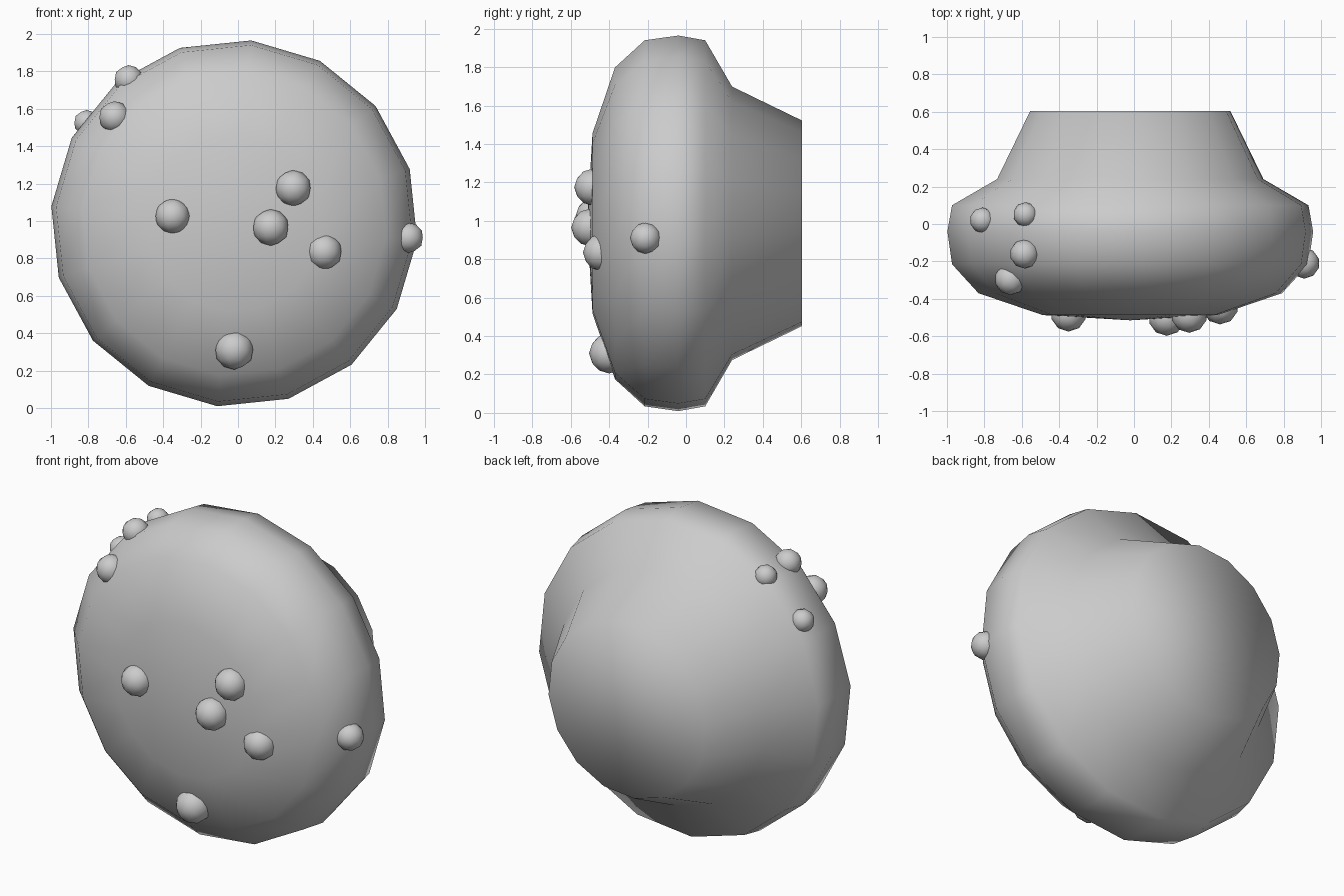
import bpy, bmesh, math
from mathutils import Vector

if "Cube" in bpy.data.objects:
    bpy.data.objects.remove(bpy.data.objects["Cube"])

CX, CZ, SIDES, OFFSET = -0.02, 0.987, 16, math.radians(17.2)

# Cap and stem profile: (y, radius), front to back
profile = [(-0.487, 0.47), (-0.37, 0.815), (-0.215, 0.957), (-0.04, 0.982),
           (0.1, 0.957), (0.24, 0.715), (0.605, 0.537)]


def finish(bm, name):
    bmesh.ops.recalc_face_normals(bm, faces=bm.faces)
    mesh = bpy.data.meshes.new(name)
    bm.to_mesh(mesh)
    bm.free()
    mesh.shade_smooth()
    obj = bpy.data.objects.new(name, mesh)
    bpy.context.collection.objects.link(obj)
    return obj


# Lathed body around the y axis
bm = bmesh.new()
rings = []
for y, r in profile:
    rings.append([bm.verts.new((CX + r * math.cos(OFFSET + math.tau * i / SIDES), y,
                                CZ + r * math.sin(OFFSET + math.tau * i / SIDES)))
                  for i in range(SIDES)])
for a, b in zip(rings, rings[1:]):
    for i in range(SIDES):
        j = (i + 1) % SIDES
        bm.faces.new((a[i], a[j], b[j], b[i]))
front = bm.verts.new((CX, -0.515, CZ))
for i in range(SIDES):
    bm.faces.new((front, rings[0][i], rings[0][(i + 1) % SIDES]))
bm.faces.new(rings[-1])
finish(bm, "mushroom_cap_and_stem")

# Round warts on the cap: (x, y, z, radius)
warts = [(-0.35, -0.48, 1.025, 0.095), (0.295, -0.485, 1.175, 0.097),
         (0.175, -0.50, 0.965, 0.098), (0.46, -0.44, 0.835, 0.097),
         (-0.02, -0.40, 0.31, 0.105), (0.91, -0.21, 0.91, 0.082),
         (-0.66, -0.295, 1.555, 0.085), (-0.585, -0.16, 1.755, 0.078),
         (-0.58, 0.05, 1.75, 0.066), (-0.81, 0.02, 1.525, 0.068)]
for n, (x, y, z, r) in enumerate(warts, 1):
    bm = bmesh.new()
    bmesh.ops.create_icosphere(bm, subdivisions=2, radius=r)
    bmesh.ops.translate(bm, verts=bm.verts, vec=Vector((x, y, z)))
    finish(bm, f"wart_{n}")
